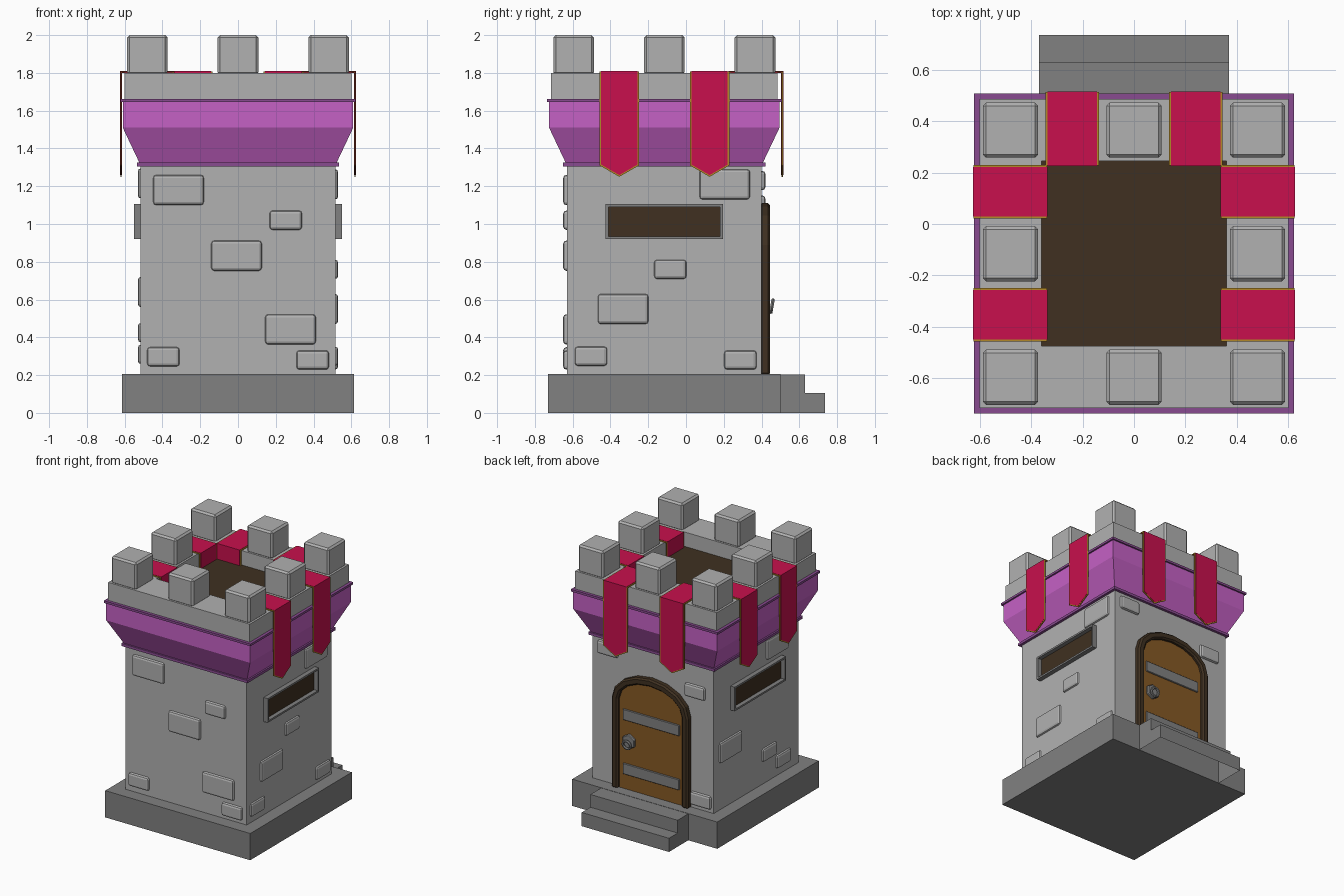
import bpy, bmesh, math

if "Cube" in bpy.data.objects:
    bpy.data.objects.remove(bpy.data.objects["Cube"])

CY = -0.115  # centre of the tower in y


def mat(name, r, g, b):
    m = bpy.data.materials.new(name)
    m.diffuse_color = (r, g, b, 1)
    m.use_nodes = True
    m.node_tree.nodes["Principled BSDF"].inputs["Base Color"].default_value = m.diffuse_color
    return m


STONE = mat("stone", 0.44, 0.44, 0.44)
DARK = mat("dark_stone", 0.22, 0.22, 0.22)
PURPLE = mat("purple", 0.56, 0.12, 0.56)
TRIM = mat("dark_purple", 0.25, 0.07, 0.28)
BROWN = mat("dark_wood", 0.05, 0.03, 0.015)
WOOD = mat("door_wood", 0.24, 0.1, 0.018)
RED = mat("red_cloth", 0.58, 0.005, 0.075)
GOLD = mat("gold", 0.45, 0.25, 0.02)


def finish(name, bm, material, bevel=0, segments=1):
    bmesh.ops.recalc_face_normals(bm, faces=bm.faces)
    me = bpy.data.meshes.new(name)
    bm.to_mesh(me)
    bm.free()
    me.materials.append(material)
    ob = bpy.data.objects.new(name, me)
    bpy.context.collection.objects.link(ob)
    if bevel:
        mod = ob.modifiers.new("bevel", "BEVEL")
        mod.width, mod.segments = bevel, segments
    return ob


def tower(name, profile, material, caps=True):
    """Stack of squares (half width, z) around the tower axis."""
    bm = bmesh.new()
    rings = [[bm.verts.new((sx * h, CY + sy * h, z))
              for sx, sy in ((-1, -1), (1, -1), (1, 1), (-1, 1))] for h, z in profile]
    for a, b in zip(rings, rings[1:]):
        for i in range(4):
            j = (i + 1) % 4
            bm.faces.new((a[i], a[j], b[j], b[i]))
    if caps:
        bm.faces.new(rings[0])
        bm.faces.new(rings[-1])
    return finish(name, bm, material)


def wall(side, u, z, d):
    """Point on a wall: u along it, z up, d outwards from the surface."""
    return {"front": (u, -0.63 - d, z), "back": (u, 0.40 + d, z),
            "right": (0.51 + d, u, z), "left": (-0.51 - d, u, z)}[side]


def prism(name, side, pts, d0, d1, material, bevel=0, segments=1):
    bm = bmesh.new()
    a, b = ([bm.verts.new(wall(side, u, z, d)) for u, z in pts] for d in (d0, d1))
    bm.faces.new(a)
    bm.faces.new(b)
    for i in range(len(pts)):
        j = (i + 1) % len(pts)
        bm.faces.new((a[i], a[j], b[j], b[i]))
    return finish(name, bm, material, bevel, segments)


def rect(u0, u1, z0, z1):
    return [(u0, z0), (u1, z0), (u1, z1), (u0, z1)]


def frame(name, side, outer, inner, d0, d1, material, closed, bevel=0):
    bm = bmesh.new()
    loops = [[bm.verts.new(wall(side, u, z, d)) for u, z in pts]
             for pts, d in ((outer, d0), (outer, d1), (inner, d1), (inner, d0))]
    n = len(outer)
    for i in range(n if closed else n - 1):
        j = (i + 1) % n
        for k in range(4):
            a, b = loops[k], loops[(k + 1) % 4]
            bm.faces.new((a[i], a[j], b[j], b[i]))
    if not closed:
        bm.faces.new([l[0] for l in loops])
        bm.faces.new([l[-1] for l in loops])
    return finish(name, bm, material, bevel)


# Main tower stack
tower("base", [(0.615, 0), (0.615, 0.205)], DARK)
tower("body", [(0.515, 0.2), (0.515, 1.32)], STONE)
tower("lower_trim", [(0.535, 1.305), (0.535, 1.325)], TRIM)
tower("flared_band", [(0.52, 1.32), (0.61, 1.51), (0.61, 1.65)], PURPLE)
tower("upper_trim", [(0.622, 1.645), (0.622, 1.662)], TRIM)
tower("parapet", [(0.60, 1.66), (0.60, 1.80), (0.36, 1.80), (0.36, 1.66)], STONE, False)
tower("roof_floor", [(0.36, 1.67), (0.36, 1.69)], BROWN)

# Merlons
for i in (-1, 0, 1):
    for j in (-1, 0, 1):
        if i or j:
            bm = bmesh.new()
            bmesh.ops.create_cube(bm, size=1)
            for v in bm.verts:
                v.co = (i * 0.48 + v.co.x * 0.215, CY + j * 0.48 + v.co.y * 0.215,
                        1.79 + (v.co.z + 0.5) * 0.21)
            finish("merlon", bm, STONE, 0.013)

# Steps, open underneath
bm = bmesh.new()
stair = [(0.5, 0), (0.5, 0.203), (0.63, 0.203), (0.63, 0.105), (0.735, 0.105), (0.735, 0)]
a, b = ([bm.verts.new((x, y, z)) for y, z in stair] for x in (-0.37, 0.37))
bm.faces.new(a)
bm.faces.new(b)
for i in range(1, len(stair) - 1):
    bm.faces.new((a[i], a[i + 1], b[i + 1], b[i]))
finish("steps", bm, DARK)

# Raised stones: u centre, z centre, large or small
stones = {
    "front": [(-0.315, 1.18, 1), (0.253, 1.02, 0), (-0.008, 0.832, 1),
              (0.278, 0.442, 1), (-0.395, 0.297, 0), (0.395, 0.28, 0)],
    "right": [(-0.333, 0.55, 1), (-0.083, 0.76, 0), (0.205, 1.21, 1),
              (-0.503, 0.30, 0), (0.288, 0.28, 0)],
    "left": [(0.2, 0.64, 1), (-0.27, 0.425, 0), (-0.44, 0.31, 0), (-0.37, 1.215, 1)],
    "back": [(0.38, 1.23, 0), (-0.36, 1.10, 0), (-0.41, 0.28, 0)],
}
for side, items in stones.items():
    for u, z, big in items:
        w, h = (0.134, 0.08) if big else (0.086, 0.051)
        prism("wall_stone", side, rect(u - w, u + w, z - h, z + h), -0.02, 0.02, STONE, 0.016, 2)

# Slit windows
for side in ("left", "right"):
    frame("window_frame", side, rect(-0.425, 0.195, 0.92, 1.105),
          rect(-0.411, 0.181, 0.934, 1.091), -0.01, 0.04, DARK, True)
    prism("window_pane", side, rect(-0.415, 0.185, 0.93, 1.095), -0.01, 0.008, BROWN)


# Arched door
def arch(w, top, spring=0.89, n=8):
    curve = [(w * math.cos(math.pi * k / n), spring + (top - spring) * math.sin(math.pi * k / n))
             for k in range(n + 1)]
    return [(w, 0.2)] + curve + [(-w, 0.2)]


frame("door_frame", "back", arch(0.325, 1.11), arch(0.27, 1.055), -0.01, 0.046, BROWN, False, 0.012)
prism("door", "back", arch(0.28, 1.06), -0.01, 0.018, WOOD)
for z in (0.36, 0.775):
    prism("door_strap", "back", rect(-0.24, 0.24, z - 0.042, z + 0.042), 0.01, 0.027, DARK, 0.004)

# Door handle plate and ring
hexagon = [(0.185 + 0.058 * math.sin(k * math.pi / 3), 0.58 + 0.058 * math.cos(k * math.pi / 3))
           for k in range(6)]
prism("handle_plate", "back", hexagon, 0.01, 0.038, DARK, 0.006)
bpy.ops.mesh.primitive_torus_add(location=(0.185, 0.455, 0.565), rotation=(math.radians(80), 0, 0),
                                 major_radius=0.032, minor_radius=0.01,
                                 major_segments=12, minor_segments=6)
ring = bpy.context.object
ring.name = "handle_ring"
ring.data.materials.append(DARK)


# Banners draped over the parapet: gold edge sheet with a red cloth on top
def banner(side, uc):
    for name, mt, w, g in (("banner_edge", GOLD, 0.104, 0), ("banner_cloth", RED, 0.096, 0.002)):
        s = 0 if mt is GOLD else 0.009
        tail = [(uc - w, 1.808), (uc - w, 1.31 + s / 2), (uc, 1.25 + s),
                (uc + w, 1.31 + s / 2), (uc + w, 1.808)]
        prism(name + "_hang", side, tail, 0.106 - g, 0.113 + g, mt)
        prism(name + "_top", side, rect(uc - w, uc + w, 1.802 - g, 1.808 + g), -0.172, 0.113 + g, mt)
        prism(name + "_inner", side, rect(uc - w, uc + w, 1.69, 1.808 + g), -0.172 - g, -0.164, mt)


for side, centres in (("left", (-0.353, 0.125)), ("right", (-0.353, 0.125)), ("back", (-0.24, 0.24))):
    for c in centres:
        banner(side, c)
